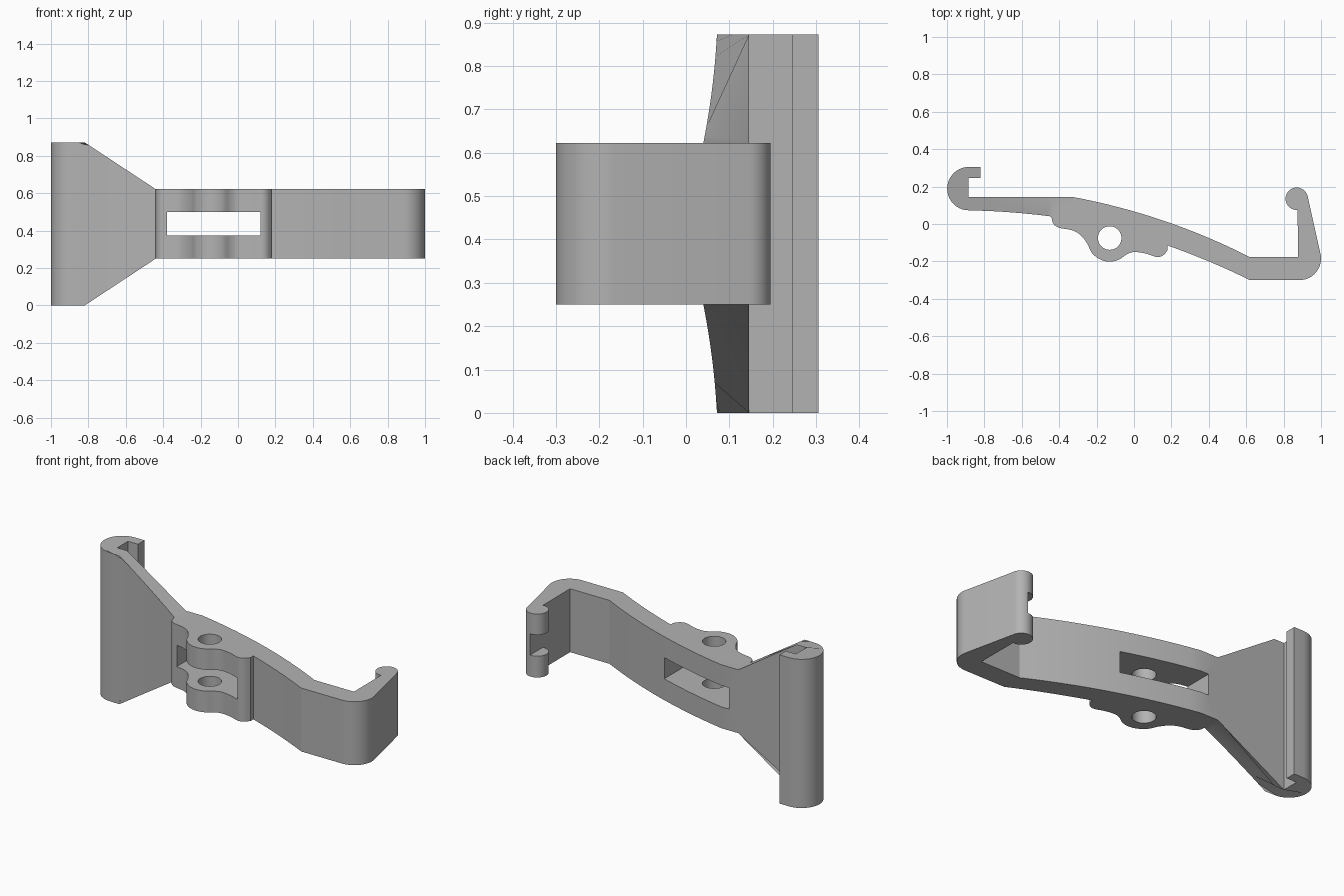
import bpy, bmesh
from math import cos, sin, radians, hypot
from mathutils import Vector

cube = bpy.data.objects.get("Cube")
if cube:
    bpy.data.objects.remove(cube)

HEIGHT, ARM_LOW, ARM_HIGH = 0.872, 0.25, 0.622
FLARE_START, FLARE_END = -0.82, -0.44

grey = bpy.data.materials.new("plain grey")
grey.use_nodes = True
grey.diffuse_color = (0.45, 0.45, 0.45, 1)
grey.node_tree.nodes["Principled BSDF"].inputs["Base Color"].default_value = (0.45, 0.45, 0.45, 1)


def arc(cx, cy, r, start, end, n=14):
    """Points along a circular arc, angles in degrees."""
    angles = [radians(start + (end - start) * i / n) for i in range(n + 1)]
    return [(cx + r * cos(a), cy + r * sin(a)) for a in angles]


def bow(p, q, sag, n=16):
    """Shallow curve from p to q, bulging to the left of the direction of travel."""
    dx, dy = q[0] - p[0], q[1] - p[1]
    length = hypot(dx, dy)
    pts = []
    for i in range(n + 1):
        t = i / n
        s = 4 * sag * t * (1 - t) / length
        pts.append((p[0] + dx * t - dy * s, p[1] + dy * t + dx * s))
    return pts


def smooth(points, n=5):
    """Catmull-Rom curve through the points."""
    p = [Vector(v) for v in [points[0]] + points + [points[-1]]]
    pts = []
    for a, b, c, d in zip(p, p[1:], p[2:], p[3:]):
        for i in range(n):
            t = i / n
            v = b + (c - a) * t / 2 + (a - b * 2.5 + c * 2 - d / 2) * t**2 \
                + (b * 1.5 - a / 2 - c * 1.5 + d / 2) * t**3
            pts.append((v.x, v.y))
    return pts + [points[-1]]


def prism(name, outline, low, high, cuts=()):
    """Extrude a plan outline upwards, splitting its caps at the given x values."""
    bm = bmesh.new()
    bm.faces.new([bm.verts.new((x, y, low)) for x, y in outline])
    for x in cuts:
        bmesh.ops.bisect_plane(bm, geom=bm.verts[:] + bm.edges[:] + bm.faces[:],
                               plane_co=(x, 0, 0), plane_no=(1, 0, 0))
    extruded = bmesh.ops.extrude_face_region(bm, geom=bm.faces[:])["geom"]
    for v in extruded:
        if isinstance(v, bmesh.types.BMVert):
            v.co.z = high
    bmesh.ops.recalc_face_normals(bm, faces=bm.faces[:])
    mesh = bpy.data.meshes.new(name)
    bm.to_mesh(mesh)
    bm.free()
    mesh.materials.append(grey)
    obj = bpy.data.objects.new(name, mesh)
    bpy.context.collection.objects.link(obj)
    return obj


def box(x0, x1, y0, y1):
    return [(x0, y0), (x1, y0), (x1, y1), (x0, y1)]


# Plan outline: wide hook, bowed arm, round-tipped hook, lug, underside of the flare
wide_hook = [(-0.82, 0.305), (-0.82, 0.245), (-0.885, 0.245), (-0.885, 0.145)]
arm_back = bow((-0.33, 0.145), (0.62, -0.177), 0.036)
tip_hook = [(0.876, -0.177)] + arc(0.87, 0.135, 0.06, 275, 10, 28)
corner = arc(0.885, -0.185, 0.115, 10, -90)
arm_front = bow((0.62, -0.3), (0.18, -0.115), -0.007)
lug = smooth([(0.18, -0.14), (0.155, -0.168), (0.12, -0.176), (0.06, -0.157),
              (0.0, -0.15), (-0.04, -0.163), (-0.08, -0.19), (-0.13, -0.201),
              (-0.18, -0.19), (-0.225, -0.155), (-0.25, -0.105), (-0.285, -0.06),
              (-0.33, -0.034), (-0.4, -0.02), (-0.43, 0.0), (-0.44, 0.03)])
flare_front = bow((-0.4405, 0.04), (-0.88, 0.073), -0.006)
hook_back = arc(-0.883, 0.189, 0.116, 270, 90, 20)
outline = (wide_hook + arm_back + tip_hook + corner + arm_front + lug
           + flare_front + hook_back[1:])

body = prism("bracket_body", outline, 0, HEIGHT, (FLARE_START - 0.0005, FLARE_END - 0.001))

# Taper the wide hook down to the height of the arm
for v in body.data.vertices:
    t = (v.co.x - FLARE_START) / (FLARE_END - FLARE_START)
    t = min(max(t, 0), 1)
    if t > 0.99:
        t = 1
    if v.co.z > HEIGHT / 2:
        v.co.z = HEIGHT + (ARM_HIGH - HEIGHT) * t
    else:
        v.co.z = ARM_LOW * t

# Slot through arm and lug, pin hole, and notch in the rounded tip
cutters = [
    prism("slot_cutter", box(-0.38, 0.12, -0.5, 0.5), 0.375, 0.5),
    prism("pin_hole_cutter", arc(-0.13, -0.075, 0.063, 0, 350, 35), -0.1, 1),
    prism("tip_notch_cutter", box(0.7, 0.8755, 0.0, 0.3), 0.375, 0.5),
]
bpy.context.view_layer.objects.active = body
for cutter in cutters:
    cutter.hide_render = True
    mod = body.modifiers.new(cutter.name, "BOOLEAN")
    mod.operation = "DIFFERENCE"
    mod.solver = "EXACT"
    mod.object = cutter
    bpy.ops.object.modifier_apply(modifier=mod.name)
for cutter in cutters:
    bpy.data.objects.remove(cutter)

# Smooth the curves, keep the edges crisp
bpy.ops.object.select_all(action="DESELECT")
body.select_set(True)
bpy.ops.object.shade_smooth_by_angle(angle=radians(25))
